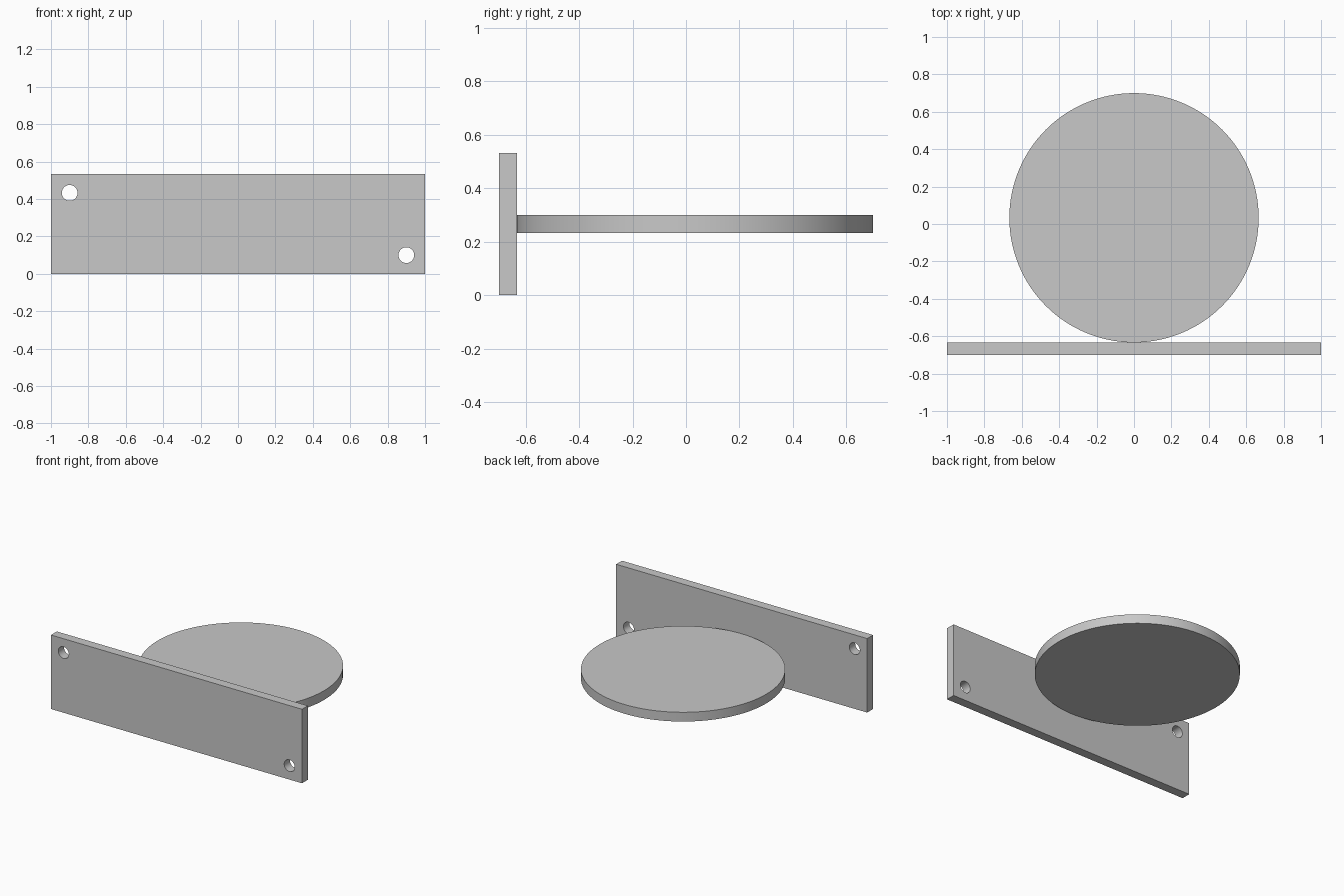
import bpy
import math

if "Cube" in bpy.data.objects:
    bpy.data.objects.remove(bpy.data.objects["Cube"], do_unlink=True)

GREY = (0.58, 0.58, 0.58, 1)
THICK = 0.0667
HEIGHT = 0.533
RADIUS = 0.6665
BACK_Y = -0.7 + THICK  # rear face of the plate

grey = bpy.data.materials.new("light_grey")
grey.use_nodes = True
grey.diffuse_color = GREY
grey.node_tree.nodes["Principled BSDF"].inputs["Base Color"].default_value = GREY


def cylinder(name, radius, depth, location, sides, rotation=(0, 0, 0)):
    bpy.ops.mesh.primitive_cylinder_add(vertices=sides, radius=radius, depth=depth,
                                        location=location, rotation=rotation)
    obj = bpy.context.object
    obj.name = name
    obj.data.materials.append(grey)
    return obj


def smooth(obj):
    bpy.ops.object.select_all(action='DESELECT')
    obj.select_set(True)
    bpy.context.view_layer.objects.active = obj
    bpy.ops.object.shade_smooth_by_angle(angle=math.radians(30))


# Upright mounting plate
plate_y = BACK_Y - THICK / 2
bpy.ops.mesh.primitive_cube_add(size=1, location=(0, plate_y, HEIGHT / 2))
plate = bpy.context.object
plate.name = "mounting_plate"
plate.scale = (2, THICK, HEIGHT)
bpy.ops.object.transform_apply(location=False, rotation=False, scale=True)
plate.data.materials.append(grey)

# Screw holes in two opposite corners
for side, z in ((-1, HEIGHT - 0.1), (1, 0.1)):
    cutter = cylinder("hole_cutter", 0.042, THICK * 3, (side * 0.9, plate_y, z), 48,
                      (math.pi / 2, 0, 0))
    cutter.hide_render = True
    hole = plate.modifiers.new("screw_hole", 'BOOLEAN')
    hole.operation = 'DIFFERENCE'
    hole.solver = 'EXACT'
    hole.object = cutter
    bpy.context.view_layer.objects.active = plate
    bpy.ops.object.modifier_apply(modifier=hole.name)
    bpy.data.objects.remove(cutter, do_unlink=True)
smooth(plate)

# Round shelf touching the middle of the plate
shelf = cylinder("round_shelf", RADIUS, THICK, (0, BACK_Y + RADIUS, HEIGHT / 2), 128)
smooth(shelf)
